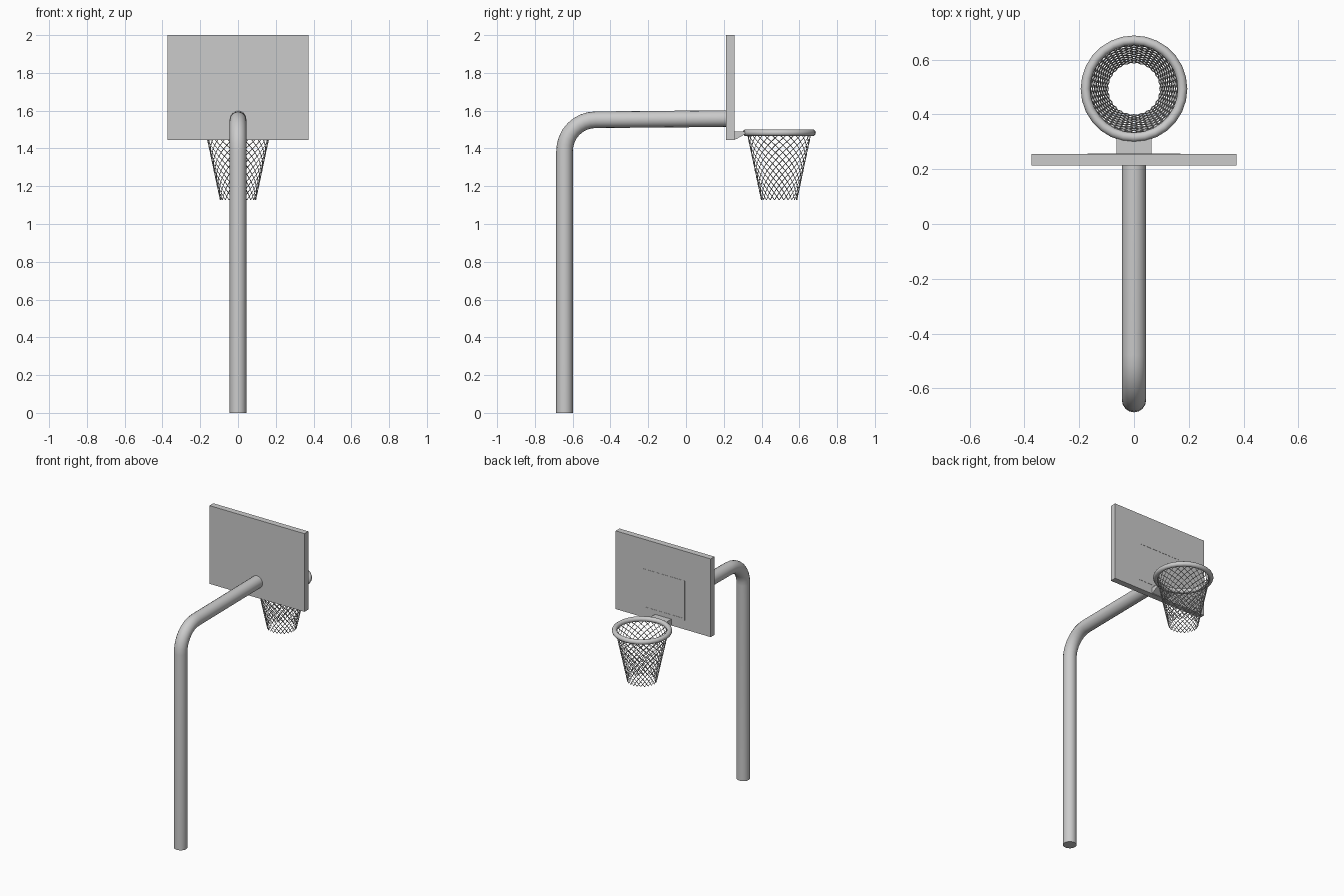
import bpy, bmesh
from math import sin, cos, pi
from mathutils import Vector

if "Cube" in bpy.data.objects:
    bpy.data.objects.remove(bpy.data.objects["Cube"])


def finish(name, bm, smooth=False):
    bmesh.ops.recalc_face_normals(bm, faces=bm.faces)
    me = bpy.data.meshes.new(name)
    bm.to_mesh(me)
    bm.free()
    ob = bpy.data.objects.new(name, me)
    bpy.context.collection.objects.link(ob)
    if smooth:
        bpy.ops.object.select_all(action='DESELECT')
        ob.select_set(True)
        bpy.context.view_layer.objects.active = ob
        bpy.ops.object.shade_smooth_by_angle(angle=0.7)
    return ob


def box(name, lo, hi):
    bm = bmesh.new()
    bmesh.ops.create_cube(bm, size=1)
    lo, hi = Vector(lo), Vector(hi)
    for v in bm.verts:
        v.co = Vector((v.co[i] * (hi[i] - lo[i]) + (lo[i] + hi[i]) / 2 for i in range(3)))
    return finish(name, bm)


def tube(bm, pts, radius, sides, side_hint=None, closed=False):
    """Sweep a round section along points; side_hint(p) gives one section axis."""
    pts = [Vector(p) for p in pts]
    n, rings = len(pts), []
    for i, p in enumerate(pts):
        if closed:
            t = pts[(i + 1) % n] - pts[i - 1]
        else:
            t = pts[min(i + 1, n - 1)] - pts[max(i - 1, 0)]
        a = t.cross(side_hint(p)).normalized()
        b = a.cross(t).normalized()
        rings.append([bm.verts.new(p + radius * (cos(2 * pi * k / sides) * a + sin(2 * pi * k / sides) * b))
                      for k in range(sides)])
    for i in range(n if closed else n - 1):
        r, s = rings[i], rings[(i + 1) % n]
        for k in range(sides):
            bm.faces.new((r[k], r[(k + 1) % sides], s[(k + 1) % sides], s[k]))
    if not closed:
        bm.faces.new(rings[0])
        bm.faces.new(rings[-1])


HOOP = Vector((0, 0.493, 1.483))

# Bent pole: upright, rounded elbow, slightly rising arm
path = [(0, -0.643, 0), (0, -0.643, 1.385)]
for i in range(1, 9):
    a = pi / 2 * i / 8
    path.append((0, -0.643 + 0.165 * (1 - cos(a)), 1.387 + 0.165 * sin(a)))
path.append((0, 0.225, 1.558))
bm = bmesh.new()
tube(bm, path, 0.044, 16, lambda p: Vector((1, 0, 0)))
# keep the foot flat on the ground
for v in bm.verts:
    if v.co.z < 0.1:
        v.co.z = 0
finish("pole", bm, True)

# Backboard and its raised target outline
box("backboard", (-0.373, 0.213, 1.445), (0.373, 0.256, 2.0))
W, Z0, Z1, T = 0.17, 1.51, 1.79, 0.012
for name, lo, hi in (("target_top", (-W, Z1 - T), (W, Z1)),
                     ("target_bottom", (-W, Z0), (W, Z0 + T)),
                     ("target_left", (-W, Z0 + T), (-W + T, Z1 - T)),
                     ("target_right", (W - T, Z0 + T), (W, Z1 - T))):
    box(name, (lo[0], 0.254, lo[1]), (hi[0], 0.2575, hi[1]))

# Rim bracket: wedge profile extruded across x
profile = [(0.25, 1.447), (0.265, 1.449), (0.312, 1.475), (0.318, 1.490), (0.25, 1.490)]
bm = bmesh.new()
face = bm.faces.new([bm.verts.new((-0.064, y, z)) for y, z in profile])
ext = bmesh.ops.extrude_face_region(bm, geom=[face])
for v in ext["geom"]:
    if isinstance(v, bmesh.types.BMVert):
        v.co.x = 0.064
finish("rim_bracket", bm)

# Rim
bm = bmesh.new()
tube(bm, [HOOP + 0.177 * Vector((cos(2 * pi * i / 28), sin(2 * pi * i / 28), 0)) for i in range(28)],
     0.0175, 10, lambda p: Vector((0, 0, 1)), closed=True)
finish("rim", bm, True)

# Net: two mirrored sets of tapering helical cords
CORDS, STEPS = 24, 18
bm = bmesh.new()
for direction in (1, -1):
    for c in range(CORDS):
        pts = []
        for i in range(STEPS + 1):
            t = i / STEPS
            a = 2 * pi * (c + direction * i / 2) / CORDS
            r = 0.168 - 0.074 * t
            pts.append((r * cos(a), HOOP.y + r * sin(a), 1.475 - 0.348 * t))
        tube(bm, pts, 0.0022, 4, lambda p: Vector((p.x, p.y - HOOP.y, 0)))
finish("net", bm)
